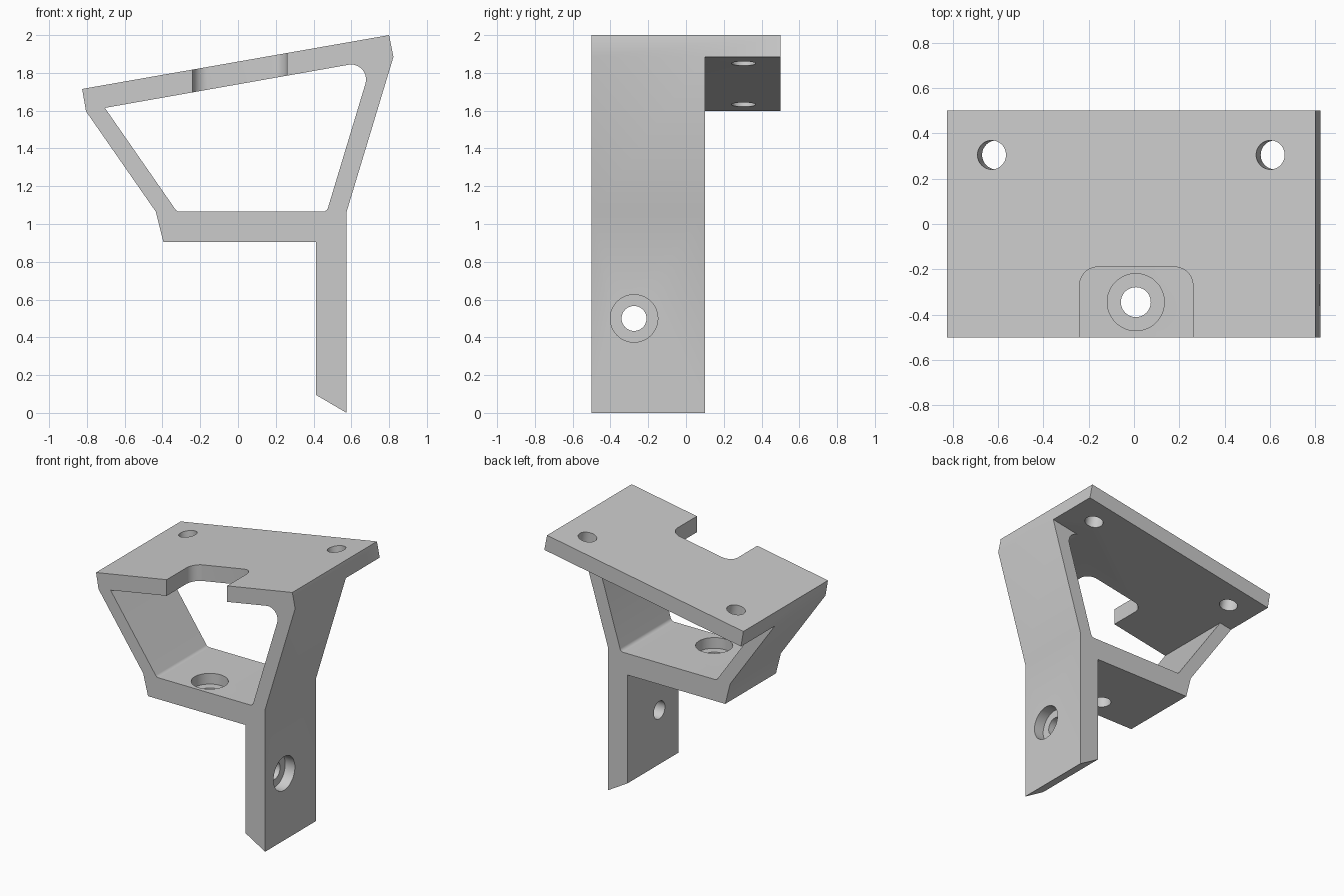
import bpy
import bmesh
import math
from mathutils import Vector, Matrix

cube = bpy.data.objects.get("Cube")
if cube:
    bpy.data.objects.remove(cube, do_unlink=True)

# Single plain grey material
GREY = (0.6, 0.6, 0.6, 1.0)
grey = bpy.data.materials.new("plain_grey")
grey.use_nodes = True
grey.diffuse_color = GREY
grey.node_tree.nodes["Principled BSDF"].inputs["Base Color"].default_value = GREY


def rounded(points, steps=10):
    """Turn (u, v, radius) corners into an outline with filleted corners."""
    outline = []
    for i, (u, v, r) in enumerate(points):
        p = Vector((u, v))
        if r == 0:
            outline.append(p)
            continue
        a = (Vector(points[i - 1][:2]) - p).normalized()
        b = (Vector(points[(i + 1) % len(points)][:2]) - p).normalized()
        half = a.angle(b) / 2
        centre = p + (a + b).normalized() * r / math.sin(half)
        start = p + a * r / math.tan(half) - centre
        end = p + b * r / math.tan(half) - centre
        sweep = math.pi - 2 * half
        for k in range(steps + 1):
            t = k / steps
            near, far = math.sin((1 - t) * sweep), math.sin(t * sweep)
            outline.append(centre + (start * near + end * far) / math.sin(sweep))
    return outline


def add_object(name, bm):
    bmesh.ops.recalc_face_normals(bm, faces=bm.faces)
    mesh = bpy.data.meshes.new(name)
    bm.to_mesh(mesh)
    bm.free()
    mesh.materials.append(grey)
    obj = bpy.data.objects.new(name, mesh)
    bpy.context.collection.objects.link(obj)
    return obj


def prism(name, points, to_3d, travel):
    """Extrude a rounded outline placed in space by to_3d."""
    bm = bmesh.new()
    face = bm.faces.new([bm.verts.new(to_3d(p)) for p in rounded(points)])
    ext = bmesh.ops.extrude_face_region(bm, geom=[face], use_keep_orig=True)
    moved = [v for v in ext["geom"] if isinstance(v, bmesh.types.BMVert)]
    bmesh.ops.translate(bm, verts=moved, vec=travel)
    return add_object(name, bm)


def cylinder(name, centre, axis, radius, depth=0.4):
    bm = bmesh.new()
    turn = Vector(axis).to_track_quat("Z", "Y").to_matrix().to_4x4()
    bmesh.ops.create_cone(bm, cap_ends=True, segments=48, radius1=radius, radius2=radius,
                          depth=depth, matrix=Matrix.Translation(centre) @ turn)
    return add_object(name, bm)


def combine(target, other, operation):
    mod = target.modifiers.new(operation.lower(), "BOOLEAN")
    mod.operation = operation
    mod.solver = "EXACT"
    mod.object = other
    bpy.context.view_layer.objects.active = target
    bpy.ops.object.modifier_apply(modifier=mod.name)
    bpy.data.objects.remove(other, do_unlink=True)


def under(x):
    """Height of the sloping plate's underside."""
    return 1.597 + (1.885 - 1.597) / (0.823 + 0.805) * (x + 0.805)


def side_on(p):
    return (p.x, -0.5, p.y)


# Sloping top plate
bracket = prism("mounting_bracket", [
    (-0.825, 1.715, 0), (0.80, 2.0, 0), (0.823, 1.885, 0), (-0.805, 1.597, 0),
], side_on, (0, 1, 0))

# Side arms, shelf and leg as one profile, running slightly into the plate
frame = prism("frame", [
    (-0.805, 1.597, 0), (-0.435, 1.065, 0), (-0.395, 0.905, 0), (0.413, 0.905, 0),
    (0.413, 0.095, 0), (0.575, 0, 0), (0.575, 1.065, 0), (0.823, 1.885, 0),
    (0.805, 1.93, 0), (0.56, under(0.56) + 0.05, 0), (0.56, under(0.56) + 0.001, 0),
    (0.712, under(0.712) + 0.001, 0.08), (0.47, 1.065, 0.03), (-0.323, 1.065, 0.03),
    (-0.705, under(-0.705), 0), (-0.72, under(-0.72) + 0.05, 0),
    (-0.79, under(-0.79) + 0.05, 0),
], side_on, (0, 0.6, 0))
combine(bracket, frame, "UNION")

# Front notch in the plate
notch = prism("notch_cutter", [
    (-0.24, -0.6, 0), (0.26, -0.6, 0), (0.26, -0.19, 0.08), (-0.24, -0.19, 0.08),
], lambda p: (p.x, p.y, 1.5), (0, 0, 0.7))
combine(bracket, notch, "DIFFERENCE")

# Plate holes, square to the slope
slope = math.atan2(2.0 - 1.715, 0.80 + 0.825)
normal = (-math.sin(slope), 0, math.cos(slope))
for x in (-0.628, 0.602):
    z = 1.715 + math.tan(slope) * (x + 0.825)
    combine(bracket, cylinder("plate_hole_cutter", (x, 0.305, z), normal, 0.064), "DIFFERENCE")

# Counterbored screw holes in the shelf and the leg
for surface, axis in (((0.008, -0.345, 1.065), (0, 0, 1)), ((0.575, -0.275, 0.5), (1, 0, 0))):
    spot, way = Vector(surface), Vector(axis)
    combine(bracket, cylinder("screw_cutter", spot - way * 0.08, way, 0.066), "DIFFERENCE")
    combine(bracket, cylinder("bore_cutter", spot + way * 0.12, way, 0.126), "DIFFERENCE")

# Smooth the fillets and holes, keep the hard edges
bpy.ops.object.select_all(action="DESELECT")
bracket.select_set(True)
bpy.context.view_layer.objects.active = bracket
bpy.ops.object.shade_smooth_by_angle(angle=math.radians(30))
